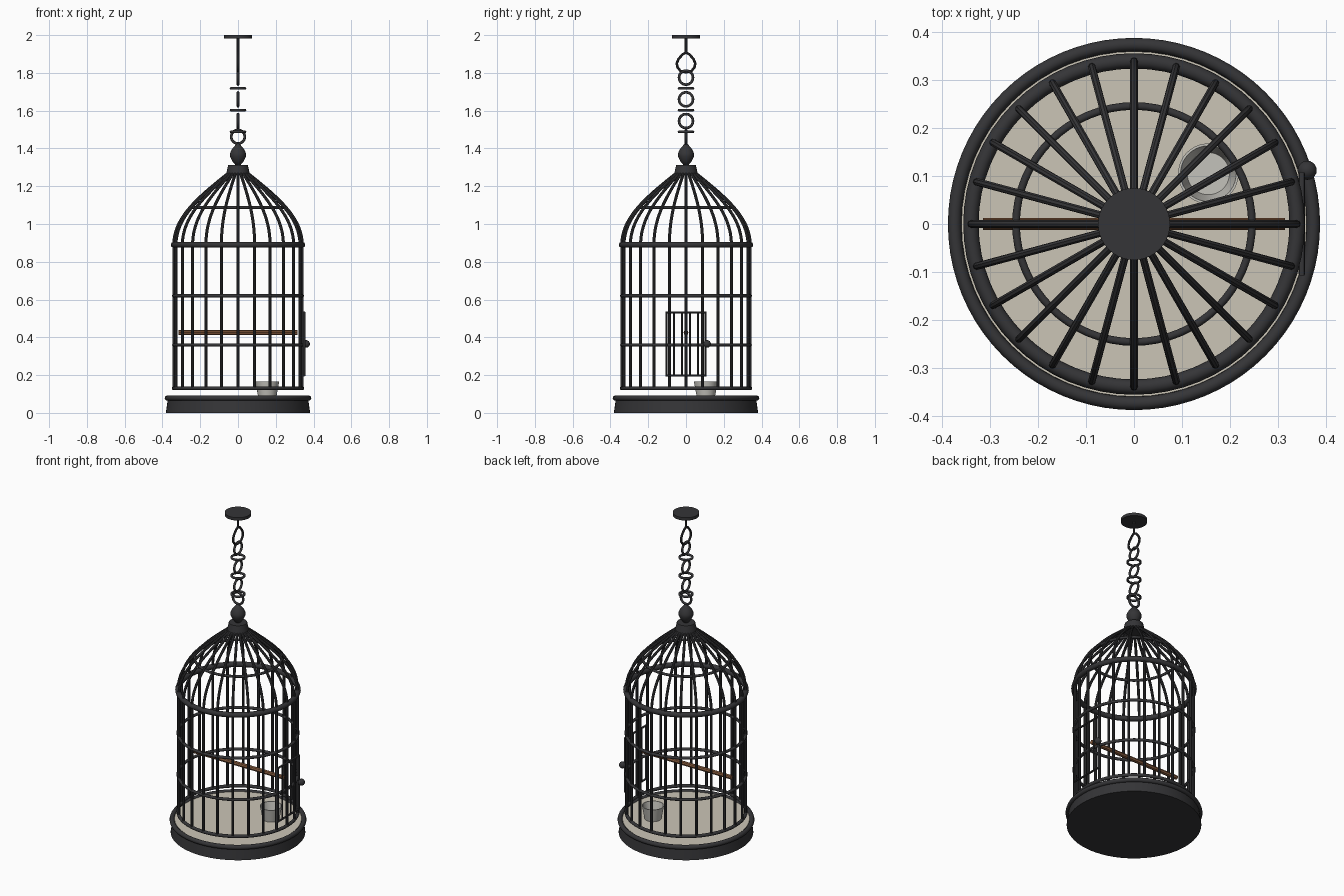
import bpy, math
from math import sin, cos, pi, tau
from mathutils import Vector

if "Cube" in bpy.data.objects:
    bpy.data.objects.remove(bpy.data.objects["Cube"])


def material(name, color):
    m = bpy.data.materials.new(name)
    m.diffuse_color = color
    m.use_nodes = True
    m.node_tree.nodes["Principled BSDF"].inputs["Base Color"].default_value = m.diffuse_color
    return m


IRON = material("dark_iron", (0.035, 0.035, 0.038, 1))
SAND = material("tray_liner", (0.60, 0.56, 0.47, 1))
WOOD = material("perch_wood", (0.23, 0.10, 0.045, 1))
CUP = material("cup_ceramic", (0.55, 0.54, 0.50, 1))


def finish(name, mat, angle=40):
    o = bpy.context.object
    o.name = name
    o.data.materials.clear()
    o.data.materials.append(mat)
    bpy.ops.object.shade_smooth_by_angle(angle=math.radians(angle))
    return o


def ring(name, z, major, minor, rot=(0, 0, 0), seg=64, x=0):
    bpy.ops.mesh.primitive_torus_add(location=(x, 0, z), rotation=rot, major_radius=major,
                                     minor_radius=minor, major_segments=seg, minor_segments=10)
    return finish(name, IRON)


def tubes(name, paths, radius, mat=IRON, closed=False):
    """Round wires along one or more point lists, joined in one object."""
    cu = bpy.data.curves.new(name, 'CURVE')
    cu.dimensions = '3D'
    cu.bevel_depth = radius
    cu.bevel_resolution = 2
    cu.use_fill_caps = True
    for pts in paths:
        s = cu.splines.new('POLY')
        s.points.add(len(pts) - 1)
        for p, q in zip(s.points, pts):
            p.co = (*q, 1)
        s.use_cyclic_u = closed
    o = bpy.data.objects.new(name, cu)
    bpy.context.collection.objects.link(o)
    bpy.ops.object.select_all(action='DESELECT')
    o.select_set(True)
    bpy.context.view_layer.objects.active = o
    bpy.ops.object.convert(target='MESH')
    return finish(name, mat)


def lathe(name, profile, mat, seg=64, loc=(0, 0, 0)):
    """Revolve (radius, z) points; zero radius points close the ends."""
    verts, rows, faces = [], [], []
    for r, z in profile:
        n = 1 if r == 0 else seg
        rows.append([len(verts) + i for i in range(n)])
        verts += [(r * cos(tau * i / seg), r * sin(tau * i / seg), z) for i in range(n)]
    for a, b in zip(rows, rows[1:]):
        for i in range(seg):
            j = (i + 1) % seg
            if len(a) == 1:
                faces.append((a[0], b[j], b[i]))
            elif len(b) == 1:
                faces.append((a[i], a[j], b[0]))
            else:
                faces.append((a[i], a[j], b[j], b[i]))
    me = bpy.data.meshes.new(name)
    me.from_pydata(verts, [], faces)
    o = bpy.data.objects.new(name, me)
    bpy.context.collection.objects.link(o)
    o.location = loc
    bpy.ops.object.select_all(action='DESELECT')
    o.select_set(True)
    bpy.context.view_layer.objects.active = o
    return finish(name, mat)


# Base tray, rolled rim and liner
lathe("base_tray", [(0, 0), (0.382, 0), (0.372, 0.072), (0, 0.072)], IRON)
ring("base_rim", 0.078, 0.374, 0.014, seg=80)
lathe("tray_floor", [(0, 0.07), (0.36, 0.07), (0.36, 0.084), (0, 0.084)], SAND)

# Cage wires: straight side, then domed to the collar
R = 0.34
P = [Vector(p) for p in ((R, 0.89), (R, 1.04), (0.2, 1.15), (0.05, 1.27))]
profile = [Vector((R, 0.13))]
for i in range(17):
    t = i / 16
    u = 1 - t
    profile.append(P[0] * u**3 + P[1] * 3*u*u*t + P[2] * 3*u*t*t + P[3] * t**3)
N = 24
tubes("cage_bars", [[(p.x * cos(tau * k / N), p.x * sin(tau * k / N), p.y) for p in profile]
                    for k in range(N)], 0.008)

# Horizontal hoops
ring("bottom_hoop", 0.13, R, 0.010)
ring("lower_hoop", 0.36, R, 0.009)
ring("middle_hoop", 0.62, R, 0.009)
ring("shoulder_hoop", 0.89, R, 0.016)
ring("dome_hoop", 1.087, 0.246, 0.008)

# Collar and finial
lathe("collar", [(0, 1.262), (0.063, 1.262), (0.052, 1.313), (0, 1.313)], IRON, 32)
lathe("finial", [(0, 1.308), (0.014, 1.313), (0.031, 1.333), (0.042, 1.358), (0.042, 1.375),
                 (0.032, 1.396), (0.018, 1.413), (0.008, 1.425), (0, 1.428)], IRON, 32)

# Chain: eye, alternating flat and upright links
ring("eye_ring", 1.462, 0.036, 0.007, (pi / 2, 0, 0), 32)
for i in range(3):
    ring(f"flat_link_{i+1}", 1.488 + 0.115 * i, 0.037, 0.007, seg=32)
    ring(f"upright_link_{i+1}", 1.545 + 0.115 * i, 0.037, 0.007, (0, pi / 2, 0), 32)

# Pear link, hanging rod and ceiling plate
half = [(0.018, 1.898), (0.04, 1.873), (0.049, 1.85), (0.045, 1.83), (0.03, 1.811)]
pear = [(0, 0, 1.908)] + [(0, y, z) for y, z in half] + [(0, 0, 1.803)]
pear += [(0, -y, z) for y, z in reversed(half)]
tubes("pear_link", [pear], 0.007, closed=True)
tubes("hanging_rod", [[(0, 0, 1.905), (0, 0, 1.99)]], 0.007)
lathe("ceiling_plate", [(0, 1.982), (0.075, 1.982), (0.075, 2.0), (0, 2.0)], IRON, 40)

# Door on the right side: frame, bars, latch knob
X, W, Z0, Z1 = 0.35, 0.104, 0.198, 0.532
tubes("door_frame", [[(X, -W, Z0), (X, W, Z0), (X, W, Z1), (X, -W, Z1)]], 0.007, closed=True)
tubes("door_bars", [[(X, y, Z0), (X, y, Z1)] for y in (-0.063, -0.021, 0.021, 0.063)], 0.005)
bpy.ops.mesh.primitive_uv_sphere_add(segments=20, ring_count=12, radius=0.02,
                                     location=(0.361, 0.112, 0.365))
finish("door_knob", IRON)

# Perch and feeding cup
tubes("perch", [[(-0.315, 0, 0.425), (0.315, 0, 0.425)]], 0.013, WOOD)
lathe("feeding_cup", [(0, 0.084), (0.048, 0.084), (0.063, 0.165), (0.058, 0.165),
                      (0.044, 0.094), (0, 0.094)], CUP, 40, (0.155, 0.105, 0))
